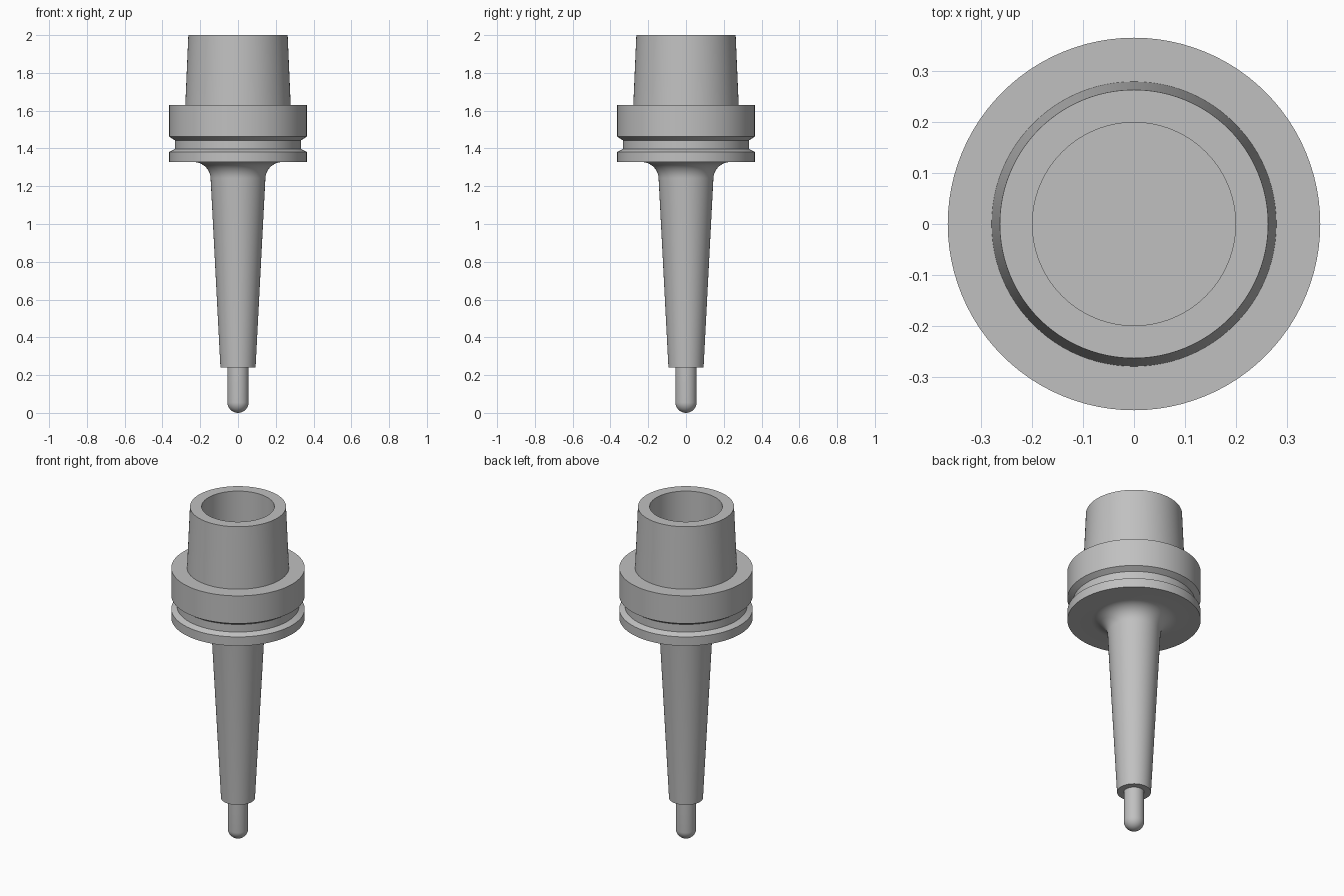
import bpy, bmesh
from math import sin, cos, pi, radians

STEPS = 96

cube = bpy.data.objects.get("Cube")
if cube:
    bpy.data.objects.remove(cube, do_unlink=True)

# Single plain steel colour
steel = bpy.data.materials.new("steel_grey")
steel.use_nodes = True
steel.diffuse_color = (0.53, 0.53, 0.53, 1)
bsdf = next(n for n in steel.node_tree.nodes if n.type == "BSDF_PRINCIPLED")
bsdf.inputs["Base Color"].default_value = steel.diffuse_color


def arc(cx, cz, radius, start, end, count):
    """Points of an arc in the (radius, height) plane, angles in degrees."""
    angles = [radians(start + (end - start) * i / count) for i in range(count + 1)]
    return [(cx + radius * cos(a), cz + radius * sin(a)) for a in angles]


def lathe(name, profile):
    """Turn a (radius, height) profile around the z axis."""
    bm = bmesh.new()
    verts = [bm.verts.new((r, 0, z)) for r, z in profile]
    edges = [bm.edges.new(pair) for pair in zip(verts, verts[1:])]
    bmesh.ops.spin(bm, geom=verts + edges, cent=(0, 0, 0), axis=(0, 0, 1),
                   angle=2 * pi, steps=STEPS, use_merge=False)
    bmesh.ops.remove_doubles(bm, verts=bm.verts, dist=0.0001)
    bmesh.ops.recalc_face_normals(bm, faces=bm.faces)
    mesh = bpy.data.meshes.new(name)
    bm.to_mesh(mesh)
    bm.free()
    mesh.materials.append(steel)
    obj = bpy.data.objects.new(name, mesh)
    bpy.context.collection.objects.link(obj)
    bpy.ops.object.select_all(action="DESELECT")
    obj.select_set(True)
    bpy.context.view_layer.objects.active = obj
    bpy.ops.object.shade_smooth_by_angle(angle=radians(25))
    return obj


# Holder: tapered neck, filleted into a grooved flange, then a hollow taper
neck = [(0, 0.24), (0.093, 0.24)]
fillet = arc(0.235, 1.238, 0.09, 177, 90, 12)
flange = [(0.365, 1.328), (0.365, 1.382), (0.334, 1.397),
          (0.334, 1.443), (0.365, 1.463), (0.365, 1.63)]
hollow_taper = [(0.279, 1.63), (0.263, 2), (0.199, 2), (0.199, 1.63), (0, 1.63)]
lathe("tool_holder", neck + fillet + flange + hollow_taper)

# Round-nosed cutting tool seated in the neck
ball_nose = arc(0, 0.056, 0.056, -90, 0, 12)
lathe("ball_nose_tool", ball_nose + [(0.056, 0.25), (0, 0.25)])
